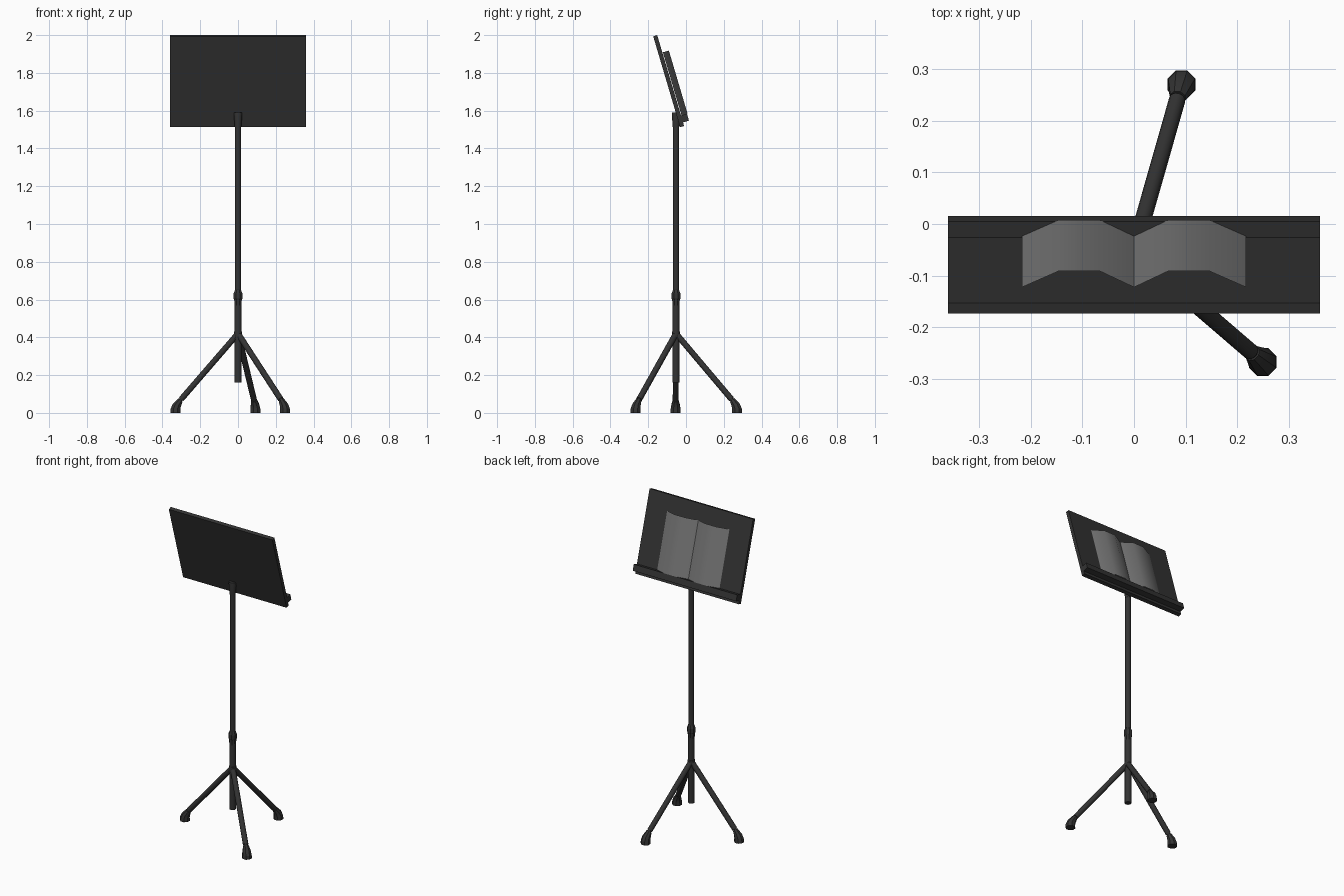
import bpy, bmesh, math
from mathutils import Vector, Matrix

if "Cube" in bpy.data.objects:
    bpy.data.objects.remove(bpy.data.objects["Cube"])


def material(name, v):
    m = bpy.data.materials.new(name)
    m.diffuse_color = (v, v, v, 1)
    m.use_nodes = True
    m.node_tree.nodes["Principled BSDF"].inputs["Base Color"].default_value = m.diffuse_color
    return m


BLACK = material("black_metal", 0.033)
PAPER = material("grey_paper", 0.18)


def finish(name, bm, mat, smooth=None):
    bmesh.ops.recalc_face_normals(bm, faces=bm.faces[:])
    me = bpy.data.meshes.new(name)
    bm.to_mesh(me)
    bm.free()
    ob = bpy.data.objects.new(name, me)
    bpy.context.collection.objects.link(ob)
    me.materials.append(mat)
    if smooth:
        bpy.ops.object.select_all(action='DESELECT')
        ob.select_set(True)
        bpy.context.view_layer.objects.active = ob
        bpy.ops.object.shade_smooth_by_angle(angle=math.radians(smooth))
    return ob


def loft(name, rings, sides=12, mat=BLACK, smooth=40):
    """Capped tube through rings of (centre, radius, axis)."""
    bm = bmesh.new()
    loops = []
    for c, r, axis in rings:
        q = Vector((0, 0, 1)).rotation_difference(Vector(axis))
        loops.append([bm.verts.new(Vector(c) + q @ Vector(
            (r * math.cos(2 * math.pi * (i + .5) / sides),
             r * math.sin(2 * math.pi * (i + .5) / sides), 0))) for i in range(sides)])
    for a, b in zip(loops, loops[1:]):
        for i in range(sides):
            j = (i + 1) % sides
            bm.faces.new((a[i], a[j], b[j], b[i]))
    bm.faces.new(loops[0])
    bm.faces.new(loops[-1])
    return finish(name, bm, mat, smooth)


POLE_Y = -0.053
UP = Vector((0, 0, 1))


def upright(name, profile, sides=12, smooth=40):
    return loft(name, [((0, POLE_Y, z), r, UP) for z, r in profile], sides, BLACK, smooth)


# Centre column
upright("lower_tube", [(0.16, 0.019), (0.58, 0.019)])
upright("upper_tube", [(0.56, 0.0165), (1.55, 0.0165)])
upright("height_clamp", [(0.565, 0.019), (0.60, 0.022), (0.605, 0.025),
                         (0.632, 0.025), (0.652, 0.017)], 8, 20)
upright("desk_socket", [(1.51, 0.0175), (1.58, 0.023), (1.59, 0.022)])
upright("leg_hub", [(0.39, 0.021), (0.43, 0.021)])

# Tripod legs and rubber feet
for tag, fx, fy in (("left", -0.331, -0.055), ("right", 0.249, -0.267), ("rear", 0.092, 0.270)):
    hub = Vector((0, POLE_Y, 0))
    out = Vector((fx, fy, 0)) - hub
    reach = out.length
    out.normalize()

    def at(r, z):
        return hub + out * r + UP * z

    top, end = at(0.0, 0.42), at(reach - 0.03, 0.072)
    d = (top - end).normalized()
    loft("leg_" + tag, [(end, 0.016, d), (top, 0.016, d)])
    loft("leg_tip_" + tag, [(end - d * 0.03, 0.012, d), (end + d * 0.01, 0.012, d)], 8)
    mid = (UP + d * 0.6).normalized()
    loft("foot_" + tag, [(at(reach, 0), 0.029, UP), (at(reach, 0.022), 0.028, UP),
                         (at(reach - 0.008, 0.043), 0.024, mid),
                         (end - d * 0.006, 0.016, d)], 8, BLACK, 20)

# Desk frame: s runs down the slanted face from its top front edge, n stands off it
TILT = math.atan2(0.145, 0.49)
DOWN = Vector((0, math.sin(TILT), -math.cos(TILT)))
NORMAL = Vector((0, math.cos(TILT), math.sin(TILT)))
ORIGIN = Vector((0, -0.1525, 2.0))


def on_desk(x, s, n):
    return ORIGIN + DOWN * s + NORMAL * n + Vector((x, 0, 0))


def slab(name, w, s0, s1, n0, n1):
    bm = bmesh.new()
    bmesh.ops.create_cube(bm, size=1)
    for v in bm.verts:
        v.co = on_desk(v.co.x * w, s0 + (v.co.y + .5) * (s1 - s0), n0 + (v.co.z + .5) * (n1 - n0))
    return finish(name, bm, BLACK)


slab("desk_panel", 0.72, 0.0, 0.502, -0.022, 0.0)
slab("book_ledge", 0.72, 0.444, 0.482, -0.001, 0.033)

# Open book: one curved page each side of the spine
PAGE = ((0.0, 0.003), (0.067, 0.036), (0.145, 0.036), (0.217, 0.003))
for tag, side in (("left", -1), ("right", 1)):
    bm = bmesh.new()
    cols = [[bm.verts.new(on_desk(side * x, s, n)) for s in (0.096, 0.444)] for x, n in PAGE]
    for a, b in zip(cols, cols[1:]):
        bm.faces.new((a[0], b[0], b[1], a[1]))
    page = finish("page_" + tag, bm, PAPER, 60)
    if page.data.polygons[1].normal.dot(NORMAL) < 0:
        page.data.flip_normals()
